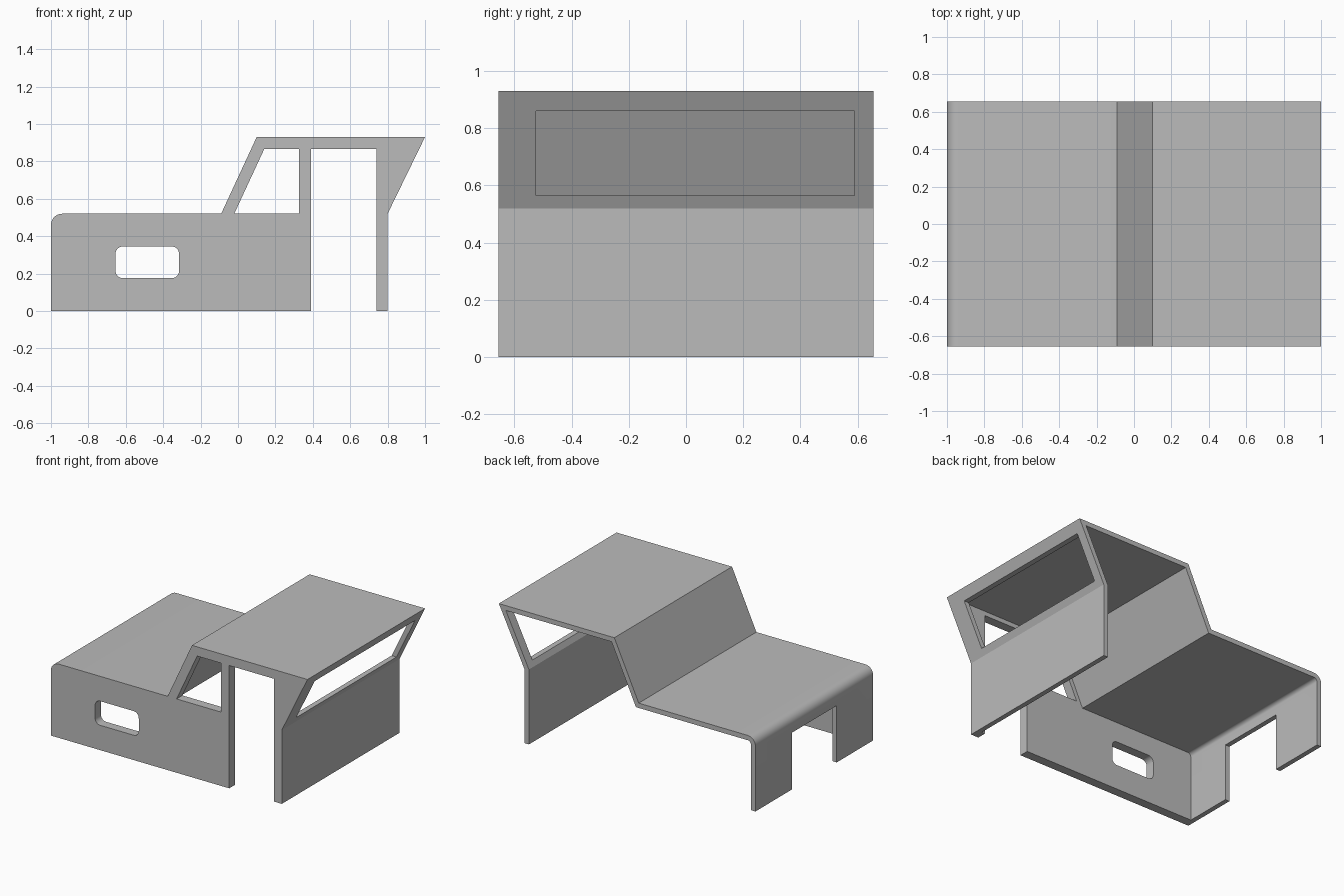
import bpy, bmesh, math
from mathutils import Vector

cube = bpy.data.objects.get("Cube")
if cube:
    bpy.data.objects.remove(cube, do_unlink=True)

HALF = 0.655      # half width
SIDE = 0.065      # side panel thickness
SKIN = 0.034      # bent sheet thickness

grey = bpy.data.materials.new("plain_grey")
grey.use_nodes = True
colour = (0.5, 0.5, 0.5, 1)
grey.diffuse_color = colour
grey.node_tree.nodes["Principled BSDF"].inputs["Base Color"].default_value = colour


def arc(cx, cz, r, start, steps=8):
    """Quarter arc running clockwise from the start angle in degrees."""
    return [(cx + r * math.cos(a), cz + r * math.sin(a))
            for a in (math.radians(start - 90 * i / steps) for i in range(steps + 1))]


def prism(name, points, y0, y1):
    """Extrude an x-z outline from y0 to y1."""
    bm = bmesh.new()
    face = bm.faces.new([bm.verts.new((x, y0, z)) for x, z in points])
    ext = bmesh.ops.extrude_face_region(bm, geom=[face])
    moved = [g for g in ext["geom"] if isinstance(g, bmesh.types.BMVert)]
    bmesh.ops.translate(bm, verts=moved, vec=(0, y1 - y0, 0))
    bmesh.ops.recalc_face_normals(bm, faces=bm.faces)
    mesh = bpy.data.meshes.new(name)
    bm.to_mesh(mesh)
    bm.free()
    obj = bpy.data.objects.new(name, mesh)
    bpy.context.collection.objects.link(obj)
    mesh.materials.append(grey)
    return obj


def rect(x0, x1, z0, z1):
    return [(x0, z0), (x0, z1), (x1, z1), (x1, z0)]


def cut(obj, points, y0, y1):
    """Cut an opening and discard the cutter."""
    cutter = prism("cutter", points, y0, y1)
    cutter.hide_render = True
    mod = obj.modifiers.new("opening", "BOOLEAN")
    mod.operation, mod.solver, mod.object = "DIFFERENCE", "EXACT", cutter
    bpy.context.view_layer.objects.active = obj
    bpy.ops.object.modifier_apply(modifier=mod.name)
    bpy.data.objects.remove(cutter, do_unlink=True)


def inset_path(path, d):
    """Mitred copy of an open path, shifted to its right-hand side."""
    pts = [Vector(p) for p in path]
    dirs = [(b - a).normalized() for a, b in zip(pts, pts[1:])]
    norms = [Vector((v.y, -v.x)) for v in dirs]
    result = []
    for i, p in enumerate(pts):
        n0, n1 = norms[max(i - 1, 0)], norms[min(i, len(norms) - 1)]
        result.append(tuple(p + (n0 + n1) * d / (1 + n0.dot(n1))))
    return result


# Outer line: nose, hood, windscreen, roof, overhanging rear
outline = ([(-1, 0)] + arc(-0.94, 0.52 - 0.06, 0.06, 180)
           + [(-0.09, 0.52), (0.10, 0.93), (1, 0.93), (0.80, 0.52), (0.80, 0)])

# Bent sheet that forms everything except the side
shell = prism("body_shell", outline + inset_path(outline, SKIN)[::-1], SIDE - HALF, HALF)
cut(shell, rect(-1.1, -0.8, -0.1, 0.40), -0.25, 0.25)            # nose opening
cut(shell, rect(0.6, 1.1, 0.565, 0.86), 2 * SIDE - HALF, HALF - SIDE)  # rear window

# Side panel with doorway notch
doorway = [(0.74, 0), (0.74, 0.865), (0.39, 0.865), (0.39, 0)]
panel = prism("side_panel", outline + doorway, -HALF, SIDE - HALF)
cut(panel, [(-0.02, 0.52), (0.14, 0.865), (0.325, 0.865), (0.325, 0.52)], -1, 0)

# Rounded slot in the side panel
r = 0.04
slot = (arc(-0.655 + r, 0.345 - r, r, 180) + arc(-0.315 - r, 0.345 - r, r, 90)
        + arc(-0.315 - r, 0.175 + r, r, 0) + arc(-0.655 + r, 0.175 + r, r, -90))
cut(panel, slot, -1, 0)

# Smooth the rounded corners, keep the folds crisp
for obj in (shell, panel):
    bpy.ops.object.select_all(action="DESELECT")
    obj.select_set(True)
    bpy.context.view_layer.objects.active = obj
    bpy.ops.object.shade_smooth_by_angle(angle=math.radians(20))
